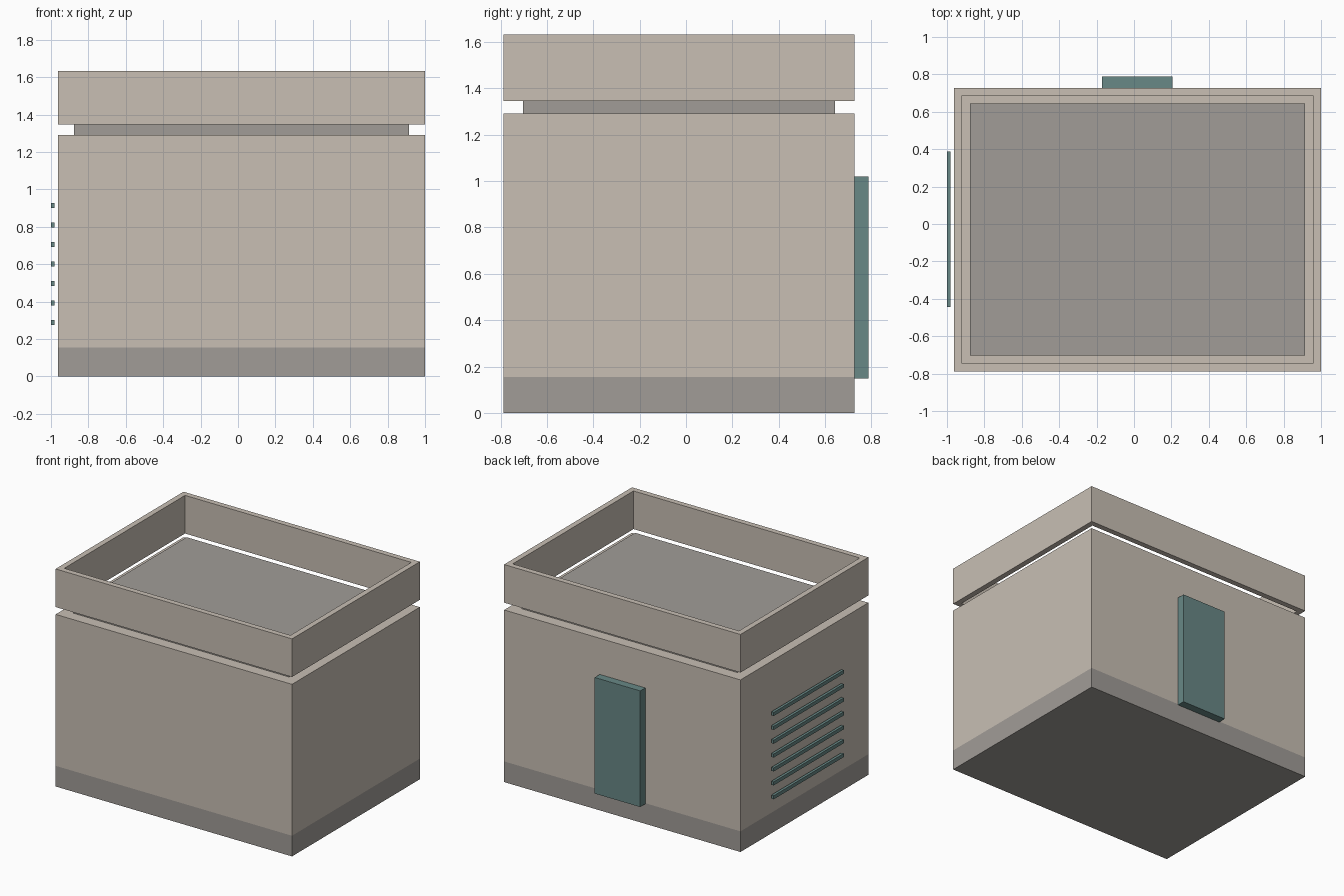
import bpy, bmesh
from mathutils import Vector

if "Cube" in bpy.data.objects:
    bpy.data.objects.remove(bpy.data.objects["Cube"])


def material(name, rgb):
    m = bpy.data.materials.new(name)
    m.diffuse_color = (*rgb, 1)
    m.use_nodes = True
    m.node_tree.nodes["Principled BSDF"].inputs["Base Color"].default_value = m.diffuse_color
    return m


BEIGE = material("beige_wall", (0.58, 0.52, 0.455))
GREY = material("grey_concrete", (0.355, 0.335, 0.312))
TEAL = material("teal_metal", (0.138, 0.246, 0.238))


def finish(bm, name, *mats):
    me = bpy.data.meshes.new(name)
    bm.to_mesh(me)
    bm.free()
    for m in mats:
        me.materials.append(m)
    ob = bpy.data.objects.new(name, me)
    bpy.context.collection.objects.link(ob)
    return ob


def box_bm(lo, hi):
    lo, hi = Vector(lo), Vector(hi)
    bm = bmesh.new()
    bmesh.ops.create_cube(bm, size=1)
    for v in bm.verts:
        v.co = (lo + hi) / 2 + v.co * (hi - lo)
    return bm


def box(name, lo, hi, mat):
    return finish(box_bm(lo, hi), name, mat)


X0, X1, Y0, Y1 = -0.962, 1.0, -0.788, 0.728
PLINTH, WALL_TOP, GAP_TOP, TOP = 0.155, 1.291, 1.346, 1.632

# Walls with a grey plinth band, coloured by height
bm = box_bm((X0, Y0, 0), (X1, Y1, WALL_TOP))
bmesh.ops.bisect_plane(bm, geom=bm.verts[:] + bm.edges[:] + bm.faces[:],
                       plane_co=(0, 0, PLINTH), plane_no=(0, 0, 1))
for f in bm.faces:
    f.material_index = int(f.calc_center_median().z < PLINTH)
finish(bm, "walls_and_plinth", BEIGE, GREY)

# Recessed roof slab
I = 0.085
box("roof_slab", (X0 + I, Y0 + I, WALL_TOP), (X1 - I, Y1 - I, GAP_TOP), GREY)

# Open parapet ring: inset top and bottom, bridge the openings
T = 0.042
bm = box_bm((X0, Y0, GAP_TOP), (X1, Y1, TOP))
bm.normal_update()
caps = [f for f in bm.faces if abs(f.normal.z) > 0.9]
bmesh.ops.inset_individual(bm, faces=caps, thickness=T, use_even_offset=True)
rims = [e for f in caps for e in f.edges]
bmesh.ops.delete(bm, geom=caps, context='FACES_ONLY')
bmesh.ops.bridge_loops(bm, edges=rims)
bmesh.ops.recalc_face_normals(bm, faces=bm.faces[:])
finish(bm, "parapet", BEIGE)

# Door on the back
box("door", (-0.172, Y1, 0.149), (0.206, 0.788, 1.02), TEAL)

# Vent slats on the left side
for i in range(7):
    z = 0.289 + i * 0.1042
    box(f"vent_slat_{i + 1}", (-1.0, -0.443, z - 0.0135),
        (-0.98, 0.388, z + 0.0135), TEAL)
